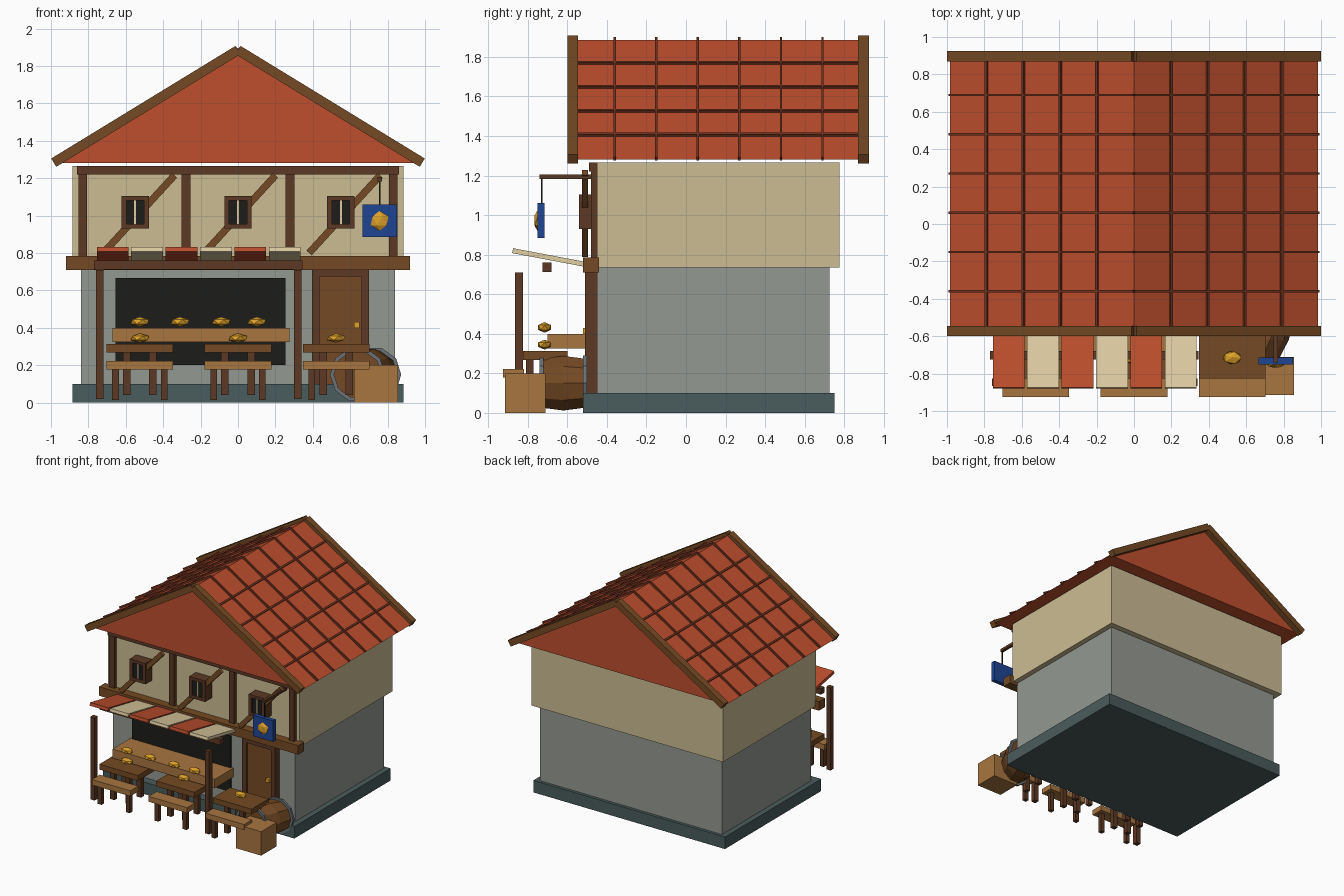
import bpy, bmesh, math
from mathutils import Matrix, Vector

if "Cube" in bpy.data.objects:
    bpy.data.objects.remove(bpy.data.objects["Cube"])

def lin(c):
    return tuple(((v + 0.055) / 1.055) ** 2.4 if v > 0.04 else v / 12.92 for v in c) + (1,)

def mat(name, *c):
    m = bpy.data.materials.new(name)
    m.diffuse_color = lin(c)
    m.use_nodes = True
    m.node_tree.nodes["Principled BSDF"].inputs["Base Color"].default_value = m.diffuse_color
    return m

STONE = mat("stone", .58, .60, .57)
SLATE = mat("slate", .29, .36, .36)
PLASTER = mat("plaster", .80, .74, .58)
WOOD = mat("dark_wood", .36, .22, .14)
BROWN = mat("brown_wood", .46, .29, .14)
OAK = mat("oak", .66, .46, .25)
RED = mat("roof_red", .75, .31, .18)
SEAM = mat("roof_seam", .45, .20, .12)
CREAM = mat("cream", .88, .81, .64)
BLACK = mat("dark_opening", .11, .11, .10)
BLUE = mat("blue", .12, .27, .58)
GOLD = mat("gold", .87, .63, .16)
IRON = mat("iron", .42, .45, .47)

def finish(name, bm, m):
    bmesh.ops.recalc_face_normals(bm, faces=bm.faces)
    me = bpy.data.meshes.new(name)
    bm.to_mesh(me)
    bm.free()
    me.materials.append(m)
    ob = bpy.data.objects.new(name, me)
    bpy.context.collection.objects.link(ob)
    return ob

def box(name, m, x0, x1, y0, y1, z0, z1, rot=None):
    """Box from its limits, optionally turned about its centre."""
    bm = bmesh.new()
    bmesh.ops.create_cube(bm, size=1)
    bm.transform(Matrix.Diagonal((x1 - x0, y1 - y0, z1 - z0, 1)))
    ob = finish(name, bm, m)
    ob.location = ((x0 + x1) / 2, (y0 + y1) / 2, (z0 + z1) / 2)
    if rot:
        ob.rotation_euler = rot
    return ob

def bar(name, m, a, b, y0, y1, t):
    """Bar between two points (x, z) in the front plane."""
    (ax, az), (bx, bz) = a, b
    length, cx, cz = math.hypot(bx - ax, bz - az), (ax + bx) / 2, (az + bz) / 2
    return box(name, m, cx - length / 2, cx + length / 2, y0, y1, cz - t / 2, cz + t / 2,
               (0, -math.atan2(bz - az, bx - ax), 0))

def blob(name, m, loc, scale):
    bm = bmesh.new()
    bmesh.ops.create_icosphere(bm, subdivisions=1, radius=1)
    bm.transform(Matrix.Translation(loc) @ Matrix.Diagonal((*scale, 1)))
    return finish(name, bm, m)

# Main body
box("plinth", SLATE, -.885, .885, -.52, .75, 0, .10)
box("ground_floor_wall", STONE, -.84, .84, -.45, .725, .10, .735)
box("upper_floor_wall", PLASTER, -.885, .885, -.45, .775, .735, 1.265)

# Roof prism
bm = bmesh.new()
f = bm.faces.new([bm.verts.new((x, -.55, z)) for x, z in ((-.985, 1.28), (.985, 1.28), (0, 1.885))])
ext = bmesh.ops.extrude_face_region(bm, geom=[f])
bmesh.ops.translate(bm, vec=(0, 1.425, 0), verts=[v for v in ext["geom"] if isinstance(v, bmesh.types.BMVert)])
finish("roof", bm, RED)

# Roof seams and barge boards on both slopes
for s in (-1, 1):
    for k in range(1, 5):
        x = .197 * k
        z = 1.885 - x * .614
        bar("roof_row_seam", SEAM, (s * (x - .006), z + .008), (s * (x + .006), z), -.55, .875, .018)
    for k in range(6):
        y = -.36 + .21 * k
        bar("roof_column_seam", SEAM, (0, 1.89), (s * .985, 1.285), y - .006, y + .006, .022)
    for y in (-.6, .87):
        bar("barge_board", BROWN, (0, 1.885), (s * .985, 1.283), y, y + .055, .052)

# Timber frame
box("jetty_beam", BROWN, -.92, .92, -.52, -.44, .71, .785)
box("top_beam", WOOD, -.86, .86, -.49, -.44, 1.22, 1.265)
for x in (-.83, -.277, .277, .83):
    box("frame_post", WOOD, x - .024, x + .024, -.48, -.44, .78, 1.22)
for x in (-.53, .01, .57):
    bar("brace", BROWN, (x - .19, .80), (x + .19, 1.215), -.525, -.495, .038)

# Windows
for x in (-.55, 0, .55):
    box("window_pane", BLACK, x - .05, x + .05, -.53, -.45, .95, 1.085)
    box("window_mullion", CREAM, x - .005, x + .005, -.535, -.53, .95, 1.085)
    for s in (-1, 1):
        box("window_jamb", WOOD, x + s * .06 - .013, x + s * .06 + .013, -.54, -.45, .93, 1.105)
        z = 1.0175 + s * .075
        box("window_rail", WOOD, x - .05, x + .05, -.54, -.45, z - .0125, z + .0125)

# Shop opening and counter
box("shop_opening", BLACK, -.655, .255, -.465, -.445, .20, .665)
box("counter", OAK, -.67, .275, -.70, -.45, .325, .40)

# Door
for x in (.395, .66):
    box("door_jamb", WOOD, x, x + .04, -.51, -.44, .10, .71)
box("door_lintel", WOOD, .435, .66, -.51, -.44, .675, .71)
box("door", BROWN, .435, .66, -.495, -.44, .10, .675)
box("door_handle", GOLD, .62, .65, -.52, -.495, .40, .43)

# Awning
for i in range(6):
    x = -.67 + .184 * i
    box("awning_slat", CREAM if i % 2 else RED, x - .085, x + .085, -.88, -.505, .773, .798,
        (math.radians(-10.7), 0, 0))
box("awning_beam", WOOD, -.77, .345, -.725, -.68, .712, .76)
for x in (-.738, .32):
    box("awning_post", WOOD, x - .02, x + .02, -.865, -.825, .02, .71)

# Tables and benches
for x in (-.525, 0, .525):
    box("table_top", BROWN, x - .178, x + .178, -.825, -.60, .268, .313)
    box("bench_seat", OAK, x - .178, x + .178, -.925, -.82, .178, .223)
    for s in (-1, 1):
        lx = x + s * .13
        box("bench_leg", WOOD, lx - .018, lx + .018, -.89, -.855, .015, .18)
        for y in (-.79, -.64):
            tx = x + s * .07
            box("table_leg", WOOD, tx - .02, tx + .02, y - .018, y + .018, .04, .27)
    blob("table_bun", GOLD, (x, -.715, .345), (.055, .038, .025))
for x in (-.525, -.31, -.09, .10):
    blob("counter_bun", GOLD, (x, -.715, .432), (.055, .038, .027))

# Hanging sign
box("sign_bracket", WOOD, .745, .769, -.74, -.44, 1.183, 1.206)
box("sign_hanger", BLACK, .753, .761, -.734, -.726, 1.05, 1.19)
box("sign_board", BLUE, .665, .85, -.75, -.715, .885, 1.06)
blob("sign_emblem", GOLD, (.757, -.75, .972), (.053, .02, .053))

# Barrel lying on its side, with flat iron hoops
A, B = Vector((.64, -.73, .15)), Vector((.725, -.51, .15))
def ring(bm, c, r, n=10):
    return [bm.verts.new((c.x + r * math.cos(2 * math.pi * i / n), c.y,
                          c.z + r * math.sin(2 * math.pi * i / n))) for i in range(n)]
def skin(bm, rings, closed=False):
    for a, b in list(zip(rings, rings[1:])) + ([(rings[-1], rings[0])] if closed else []):
        for i in range(len(a)):
            j = (i + 1) % len(a)
            bm.faces.new((a[i], a[j], b[j], b[i]))
bm = bmesh.new()
rings = [ring(bm, A.lerp(B, t), r) for t, r in ((0, .13), (.5, .145), (1, .13))]
skin(bm, rings)
bm.faces.new(rings[0])
bm.faces.new(rings[-1])
finish("barrel", bm, BROWN)
for c in (A, B):
    bm = bmesh.new()
    skin(bm, [ring(bm, c + Vector((0, d, 0)), r) for d, r in
              ((-.01, .127), (-.01, .148), (.01, .148), (.01, .127))], True)
    finish("barrel_hoop", bm, IRON)

# Crate
box("crate", OAK, .62, .855, -.915, -.71, 0, .20)
